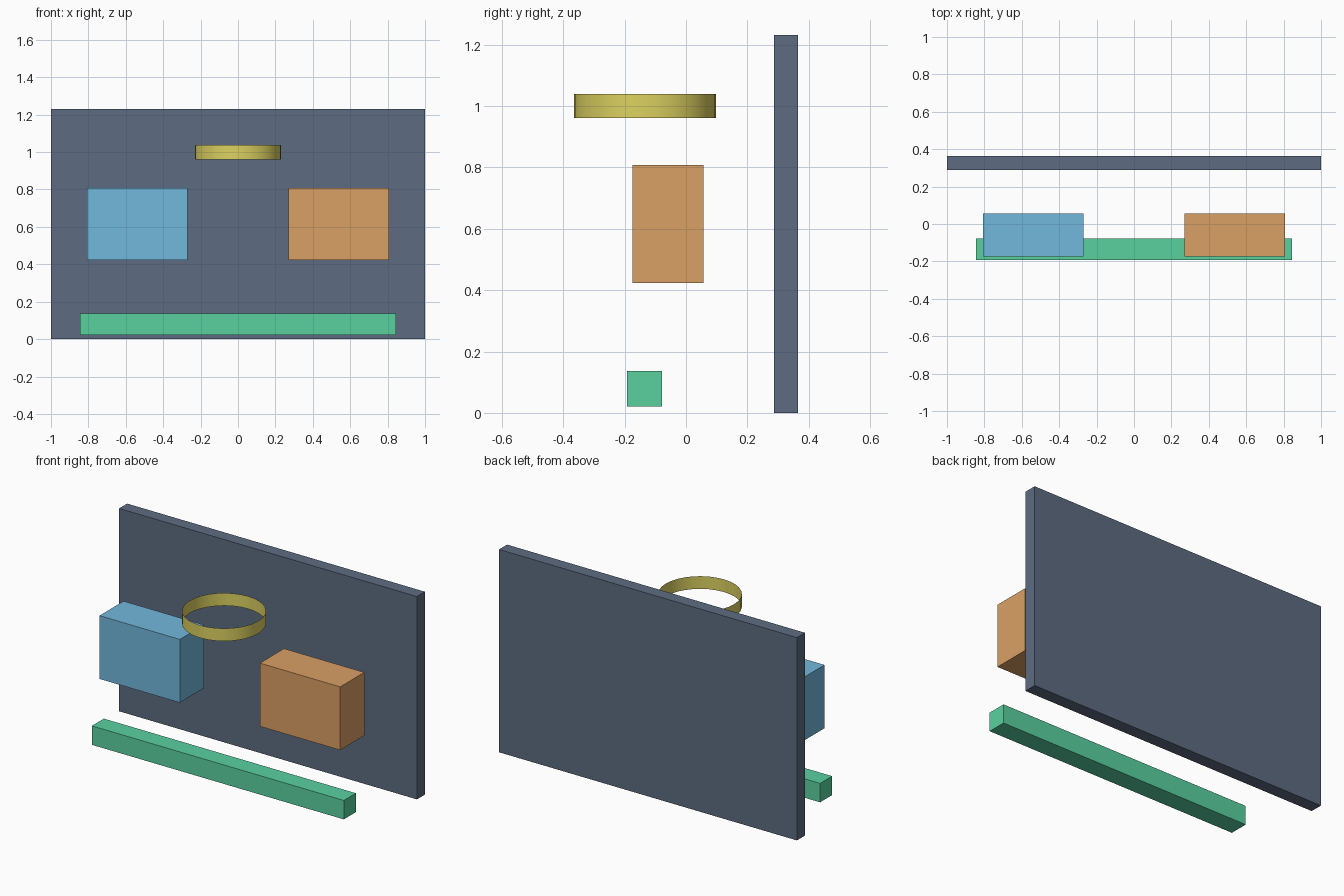
import bpy
import math

if "Cube" in bpy.data.objects:
    bpy.data.objects.remove(bpy.data.objects["Cube"])


def material(name, rgb):
    mat = bpy.data.materials.new(name)
    mat.diffuse_color = (*rgb, 1.0)
    mat.use_nodes = True
    mat.node_tree.nodes["Principled BSDF"].inputs["Base Color"].default_value = mat.diffuse_color
    return mat


def box(name, lo, hi, mat):
    """Box between two opposite corners."""
    center = [(a + b) / 2 for a, b in zip(lo, hi)]
    bpy.ops.mesh.primitive_cube_add(size=1, location=center)
    obj = bpy.context.object
    obj.name = name
    obj.scale = [b - a for a, b in zip(lo, hi)]
    bpy.ops.object.transform_apply(location=False, rotation=False, scale=True)
    obj.data.materials.append(mat)
    return obj


slate = material("slate", (0.11, 0.15, 0.22))
blue = material("blue", (0.17, 0.48, 0.72))
orange = material("orange", (0.70, 0.35, 0.13))
green = material("green", (0.10, 0.64, 0.35))
yellow = material("yellow", (0.72, 0.64, 0.12))

# Upright panel at the back
box("back_panel", (-1, 0.2875, 0), (1, 0.3645, 1.231), slate)

# Pair of blocks floating in front of the panel
for side, name, mat in ((-1, "left_block", blue), (1, "right_block", orange)):
    x_in, x_out = 0.269 * side, 0.808 * side
    box(name, (min(x_in, x_out), -0.174, 0.424),
        (max(x_in, x_out), 0.057, 0.808), mat)

# Long low bar at the front
box("front_bar", (-0.846, -0.193, 0.021), (0.846, -0.078, 0.136), green)

# Thin open hoop, a single-surface band without caps
bpy.ops.mesh.primitive_cylinder_add(
    vertices=32, radius=0.2308, depth=0.077, end_fill_type='NOTHING',
    location=(0, -0.1337, 1.0))
hoop = bpy.context.object
hoop.name = "hoop"
hoop.data.materials.append(yellow)
bpy.ops.object.shade_smooth_by_angle(angle=math.radians(40))
